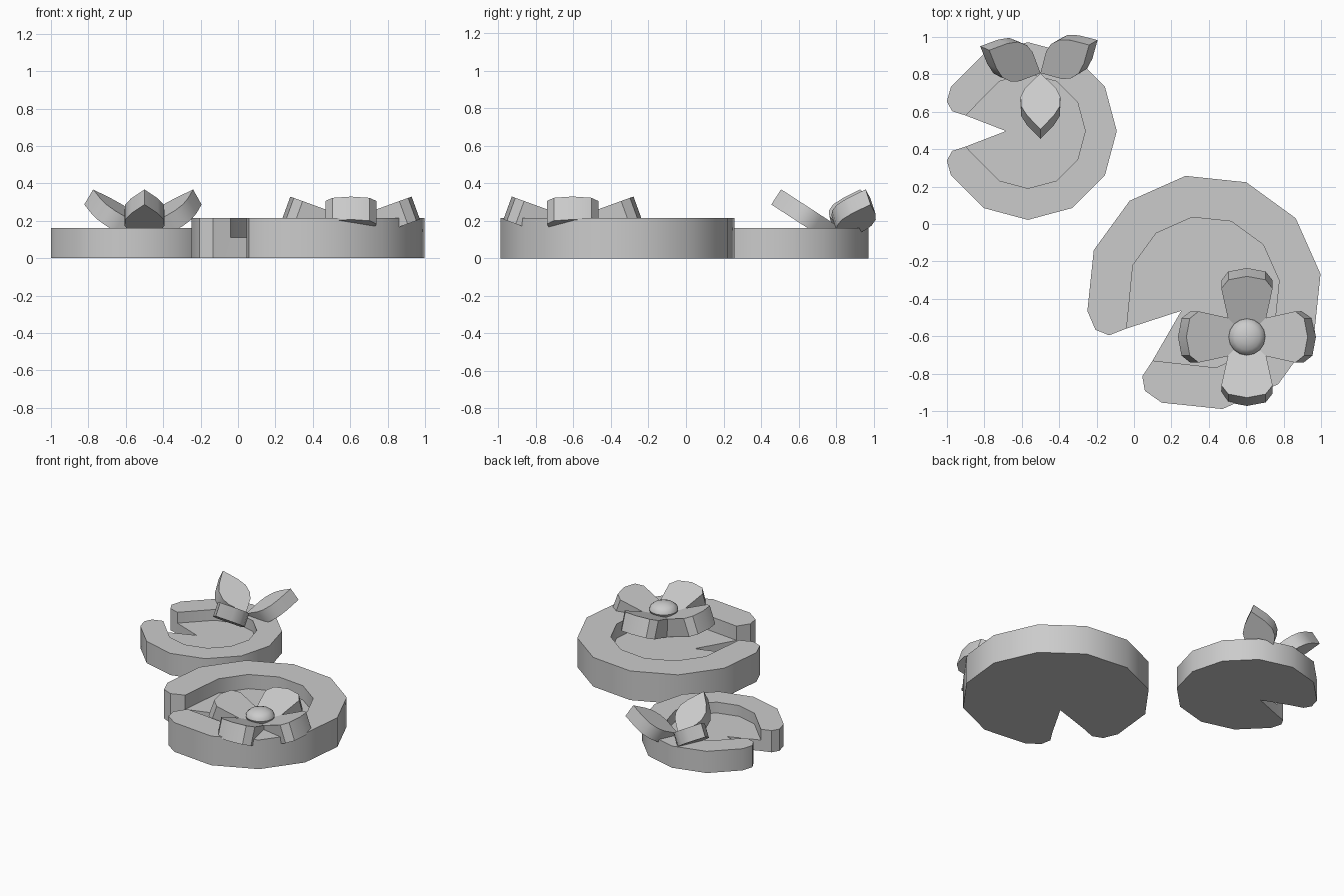
import bpy, bmesh
from math import sin, cos, radians
from mathutils import Matrix, Vector

if "Cube" in bpy.data.objects:
    bpy.data.objects.remove(bpy.data.objects["Cube"])


def finish(bm, name):
    bmesh.ops.recalc_face_normals(bm, faces=bm.faces)
    me = bpy.data.meshes.new(name)
    bm.to_mesh(me)
    bm.free()
    ob = bpy.data.objects.new(name, me)
    bpy.context.collection.objects.link(ob)
    bpy.ops.object.select_all(action='DESELECT')
    bpy.context.view_layer.objects.active = ob
    ob.select_set(True)
    bpy.ops.object.shade_smooth_by_angle(angle=radians(35))
    return ob


# Lily pad: twelve-sided disc with a notch, raised rim and sunken floor
def lily_pad(name, center, radius, notch, top, floor):
    tip = [(14.7, .882), (20, .972)]
    outer = tip + [(a, 1) for a in range(30, 331, 30)] + [(360 - a, r) for a, r in reversed(tip)]
    inner = [(14, .723)] + [(a, .645) for a in range(60, 301, 30)] + [(346, .723)]
    bm = bmesh.new()

    def level(points, z):
        return [bm.verts.new((center[0] + radius * r * cos(radians(a + notch)),
                              center[1] + radius * r * sin(radians(a + notch)), z))
                for a, r in points]

    o0, o1 = level(outer, 0), level(outer, top)
    i0, i1 = level(inner, floor), level(inner, top)
    a0, b0 = level([inner[0], inner[-1]], 0)
    n0, n1 = level([(0, .247)], 0)[0], level([(0, .247)], floor)[0]
    face = bm.faces.new
    face([n0, a0] + o0 + [b0])                       # underside
    face(o1 + i1[::-1])                              # rim top
    face([n1] + i0)                                  # floor
    for lo, hi in ((o0, o1), (i0, i1)):              # outer and inner walls
        for k in range(len(lo) - 1):
            face((lo[k], lo[k + 1], hi[k + 1], hi[k]))
    for c0, k in ((a0, 0), (b0, -1)):                # notch walls
        face((c0, o0[k], o1[k], i1[k], i0[k]))
        face((n0, c0, i0[k], n1))
    return finish(bm, name)


# Petal: thick plate from a half profile, tilted up and turned about the flower centre
def petal(name, profile, thick, tilt, angle, center):
    outline = profile + [(s, -w) for s, w in reversed(profile) if w > 0]
    bm = bmesh.new()
    f = bm.faces.new([bm.verts.new((s, w, 0)) for s, w in outline])
    ext = bmesh.ops.extrude_face_region(bm, geom=[f], use_keep_orig=True)
    bmesh.ops.translate(bm, vec=(0, 0, -thick),
                        verts=[v for v in ext['geom'] if isinstance(v, bmesh.types.BMVert)])
    m = (Matrix.Translation(Vector(center)) @ Matrix.Rotation(radians(angle), 4, 'Z')
         @ Matrix.Rotation(radians(-tilt), 4, 'Y'))
    bm.transform(m)
    return finish(bm, name)


lily_pad("large_pad", (.374, -.366), .631, 219, .215, .11)
lily_pad("small_pad", (-.567, .497), .475, 180, .16, .08)

# Large flower with rounded petals
blunt = [(0, .08), (.275, .137), (.325, .10), (.345, 0)]
for k in range(4):
    petal(f"round_petal_{k + 1}", blunt, .13, 20, 90 * k, (.604, -.604, .211))

# Flattened flower centre
bm = bmesh.new()
bmesh.ops.create_uvsphere(bm, u_segments=16, v_segments=8, radius=.098)
bm.transform(Matrix.Translation((.604, -.604, .255)) @ Matrix.Diagonal((1, 1, .55, 1)))
finish(bm, "flower_centre")

# Small flower with pointed petals
pointed = [(0, 0), (.10, .085), (.15, .106), (.21, .104), (.27, .072), (.358, 0)]
for k, a in enumerate((30, 156, 270)):
    petal(f"pointed_petal_{k + 1}", pointed, .096, 33, a, (-.5, .807, .172))
